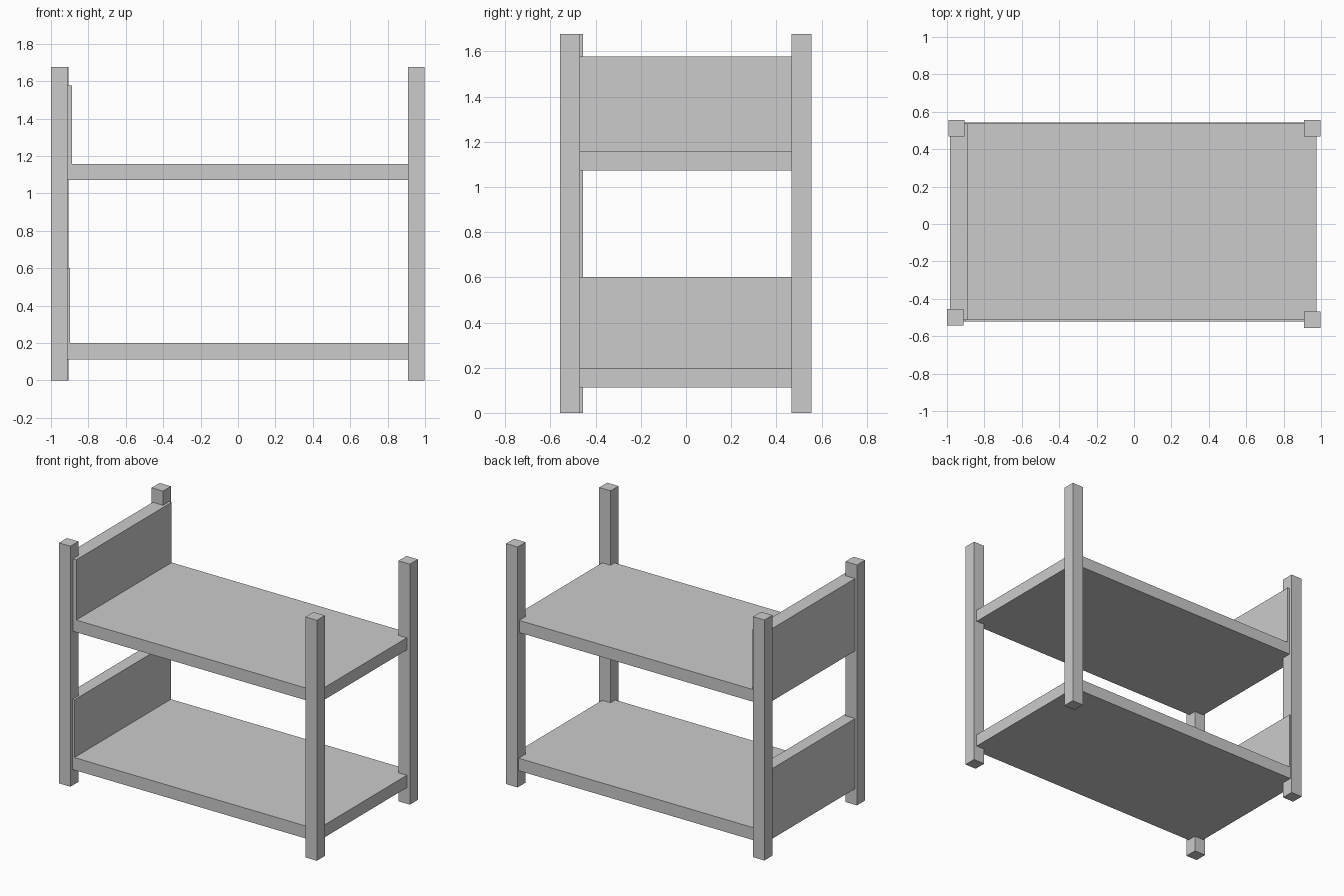
import bpy

if "Cube" in bpy.data.objects:
    bpy.data.objects.remove(bpy.data.objects["Cube"])


def box(name, x, y, z):
    """Box from (min, max) ranges on each axis."""
    bpy.ops.mesh.primitive_cube_add(size=1)
    ob = bpy.context.object
    ob.name = name
    ob.location = [(r[0] + r[1]) / 2 for r in (x, y, z)]
    ob.scale = [r[1] - r[0] for r in (x, y, z)]
    bpy.ops.object.transform_apply(location=True, rotation=True, scale=True)
    return ob


# Four corner posts, slightly out of line with each other
POST_W, POST_H = 0.088, 1.676
posts = {
    "front_left_post": (-1.0, -0.543),
    "front_right_post": (0.91, -0.557),
    "back_left_post": (-0.993, 0.467),
    "back_right_post": (0.91, 0.467),
}
for name, (x, y) in posts.items():
    box(name, (x, x + POST_W), (y, y + POST_W), (0, POST_H))

# Two bunks: a thick deck butting against a headboard at the left end
LEFT, RIGHT = -0.985, 0.975
bunks = [
    ("lower", -0.897, (-0.521, 0.543), (0.112, 0.199), 0.601),
    ("upper", -0.887, (-0.514, 0.536), (1.072, 1.157), 1.577),
]
for name, inner, y, deck_z, board_top in bunks:
    box(name + "_deck", (inner, RIGHT), y, deck_z)
    box(name + "_headboard", (LEFT, inner), y, (deck_z[0], board_top))
